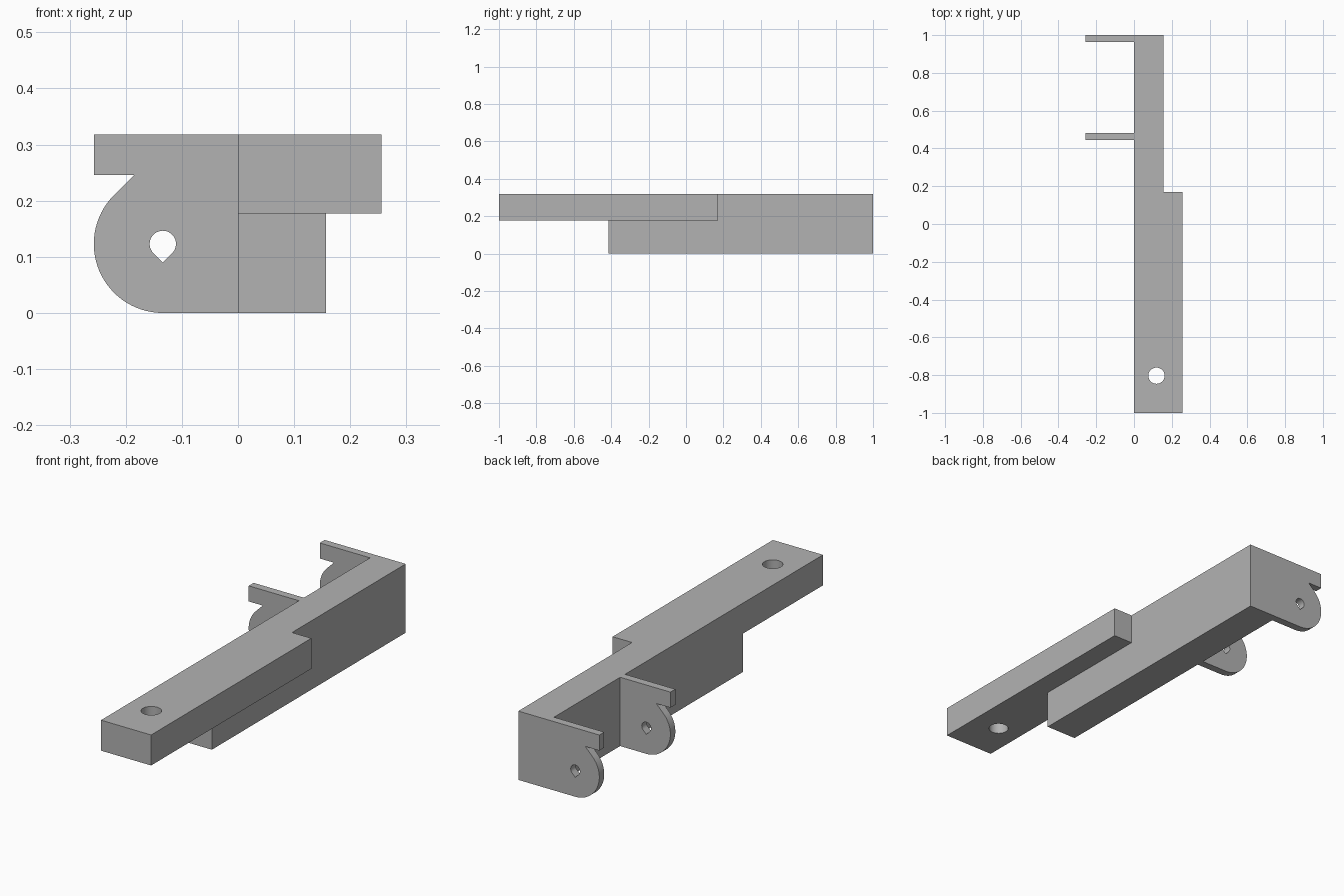
import bpy
from math import cos, sin, radians
from mathutils import Matrix

cube = bpy.data.objects.get("Cube")
if cube:
    bpy.data.objects.remove(cube, do_unlink=True)

grey = bpy.data.materials.new("plain grey")
grey.use_nodes = True
colour = (0.45, 0.45, 0.45, 1)
grey.diffuse_color = colour
grey.node_tree.nodes["Principled BSDF"].inputs["Base Color"].default_value = colour

TOP = 0.318


def arc(cx, cy, r, start, end, steps):
    angles = [radians(start + (end - start) * i / steps) for i in range(steps + 1)]
    return [(cx + r * cos(a), cy + r * sin(a)) for a in angles]


def prism(name, outline, low, high, axis="z"):
    """Extrude a counter-clockwise outline along z, or an x-z outline along y."""
    n = len(outline)
    if axis == "z":
        verts = [(u, v, d) for d in (low, high) for u, v in outline]
    else:
        verts = [(u, d, v) for d in (high, low) for u, v in outline]
    faces = [tuple(reversed(range(n))), tuple(range(n, 2 * n))]
    faces += [(i, (i + 1) % n, n + (i + 1) % n, n + i) for i in range(n)]
    mesh = bpy.data.meshes.new(name)
    mesh.from_pydata(verts, [], faces)
    mesh.materials.append(grey)
    obj = bpy.data.objects.new(name, mesh)
    bpy.context.collection.objects.link(obj)
    return obj


def combine(target, other, operation):
    mod = target.modifiers.new(operation, "BOOLEAN")
    mod.operation, mod.solver, mod.object = operation, "EXACT", other
    bpy.context.view_layer.objects.active = target
    bpy.ops.object.modifier_apply(modifier=mod.name)
    bpy.data.objects.remove(other, do_unlink=True)


def rectangle(x0, x1, y0, y1):
    return [(x0, y0), (x1, y0), (x1, y1), (x0, y1)]


# Deep rear beam joined to the wide front arm
bracket = prism("bracket_body", rectangle(0, 0.157, -0.415, 1), 0, TOP)
combine(bracket, prism("front_arm", rectangle(0, 0.256, -1, 0.17), 0.177, TOP), "UNION")

# Two hinge lugs: rounded ear below a small overhanging lip
cx, cz, radius = -0.134, 0.123, 0.123
lug = [(0.08, 0), (0.08, TOP), (-0.257, TOP), (-0.257, 0.246), (-0.185, 0.246)]
lug += arc(cx, cz, radius, 135, 270, 30)
lug.reverse()
for y0, y1 in ((0.445, 0.481), (0.964, 1)):
    combine(bracket, prism("hinge_lug", lug, y0, y1, "y"), "UNION")

# Teardrop pin hole through both lugs, point downward
teardrop = arc(cx, cz, 0.0235, -45, 225, 28) + [(cx, cz - 0.0332)]
combine(bracket, prism("pin_hole", teardrop, 0.4, 1.1, "y"), "DIFFERENCE")

# Round screw hole through the front arm
round_hole = arc(0.119, -0.803, 0.043, 0, 360, 40)[:-1]
combine(bracket, prism("screw_hole", round_hole, 0.1, 0.4), "DIFFERENCE")

# Smooth the curved walls, keep the corners crisp
bpy.ops.object.select_all(action="DESELECT")
bracket.select_set(True)
bpy.context.view_layer.objects.active = bracket
bpy.ops.object.shade_smooth_by_angle(angle=radians(30))
